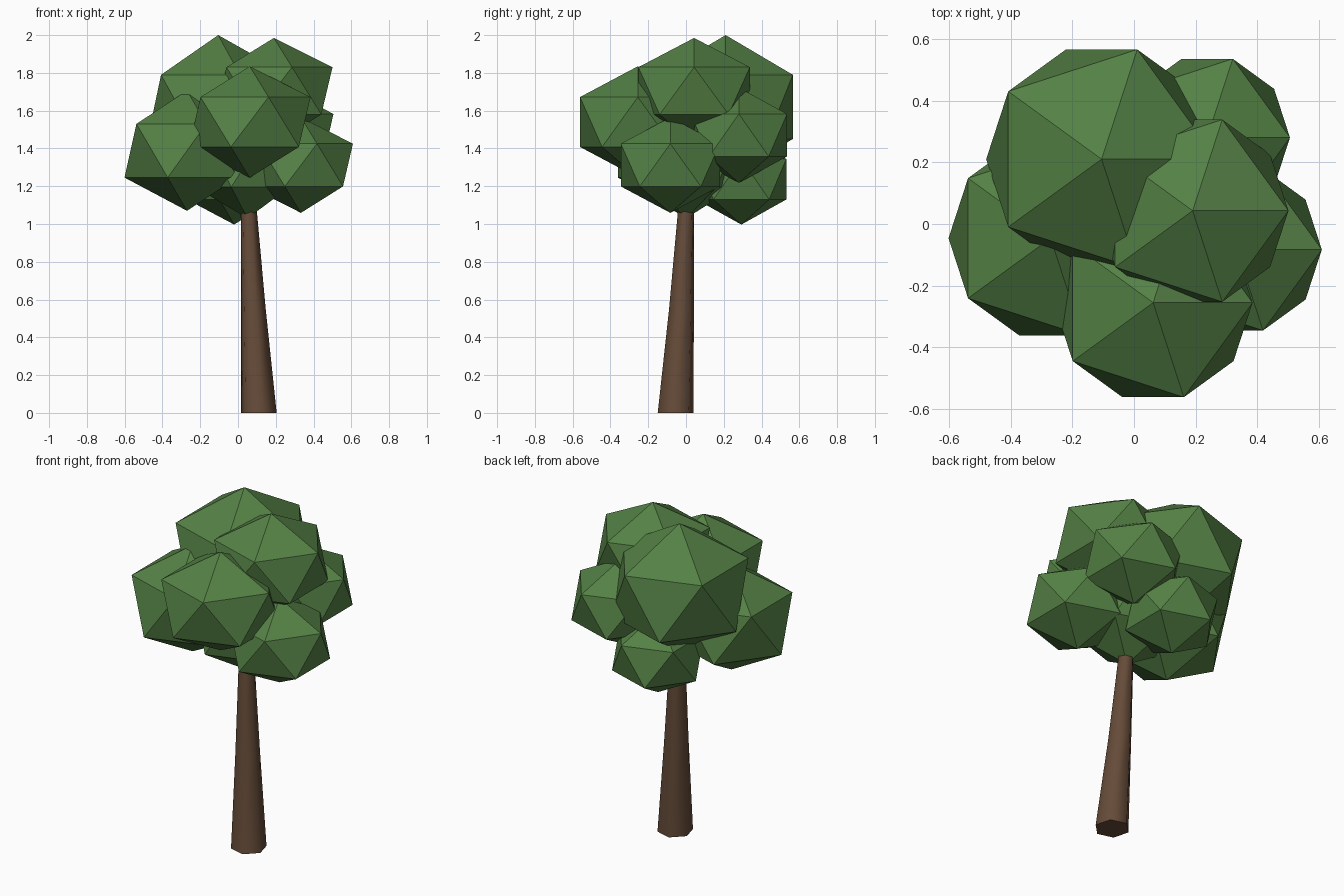
import bpy, bmesh
from math import sin, cos, radians, tau

if "Cube" in bpy.data.objects:
    bpy.data.objects.remove(bpy.data.objects["Cube"])


def material(name, colour):
    mat = bpy.data.materials.new(name)
    mat.diffuse_color = (*colour, 1)
    mat.use_nodes = True
    mat.node_tree.nodes["Principled BSDF"].inputs["Base Color"].default_value = mat.diffuse_color
    return mat


leaf_green = material("leaf_green", (0.09, 0.22, 0.06))
bark_brown = material("bark_brown", (0.13, 0.07, 0.04))


# Foliage: flattened icosahedrons, (name, centre, horizontal radius, vertical radius)
def foliage(name, centre, radius, height):
    bpy.ops.mesh.primitive_ico_sphere_add(subdivisions=1, radius=1, location=centre)
    obj = bpy.context.object
    obj.name = name
    obj.scale = (radius, radius, height)
    obj.data.materials.append(leaf_green)


for clump in [
    ("foliage_top_back", (-0.105, 0.21, 1.62), 0.418, 0.38),
    ("foliage_top_right", (0.19, 0.043, 1.705), 0.347, 0.28),
    ("foliage_front", (0.062, -0.255, 1.54), 0.36, 0.295),
    ("foliage_left", (-0.27, -0.046, 1.388), 0.37, 0.318),
    ("foliage_right", (0.333, -0.083, 1.312), 0.308, 0.253),
    ("foliage_back_right", (0.237, 0.28, 1.47), 0.30, 0.252),
    ("foliage_back_low", (-0.02, 0.293, 1.237), 0.28, 0.24),
    ("foliage_core", (0.05, 0.0, 1.33), 0.31, 0.30),
]:
    foliage(*clump)


# Trunk: leaning, tapered six-sided loft through (x, y, z, radius)
SIDES = 6
bm = bmesh.new()
rings = []
for x, y, z, r in [(0.110, -0.055, 0.0, 0.098), (0.081, -0.024, 0.55, 0.068),
                   (0.058, -0.001, 1.05, 0.045), (0.050, 0.005, 1.25, 0.035)]:
    angles = [radians(-15) + tau * i / SIDES for i in range(SIDES)]
    rings.append([bm.verts.new((x + r * cos(a), y + r * sin(a), z)) for a in angles])
for low, high in zip(rings, rings[1:]):
    for i in range(SIDES):
        j = (i + 1) % SIDES
        bm.faces.new((low[i], low[j], high[j], high[i]))
bm.faces.new(rings[0][::-1])
bm.faces.new(rings[-1])
mesh = bpy.data.meshes.new("trunk")
bm.to_mesh(mesh)
bm.free()
mesh.materials.append(bark_brown)
trunk = bpy.data.objects.new("trunk", mesh)
bpy.context.collection.objects.link(trunk)
bpy.ops.object.select_all(action='DESELECT')
trunk.select_set(True)
bpy.context.view_layer.objects.active = trunk
bpy.ops.object.shade_smooth_by_angle(angle=radians(65))
